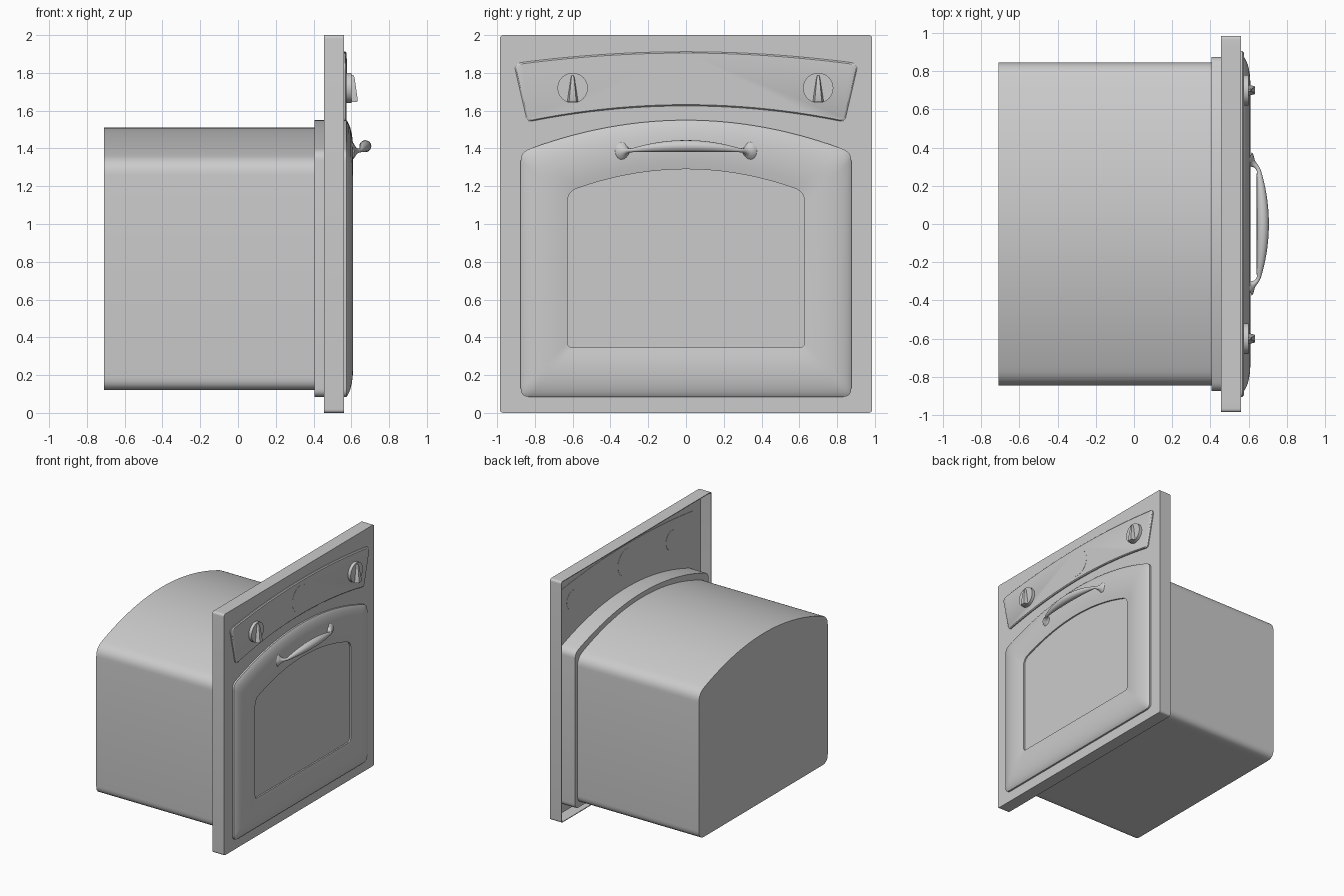
import bpy, bmesh
from mathutils import Vector, Matrix
from math import radians, pi

if "Cube" in bpy.data.objects:
    bpy.data.objects.remove(bpy.data.objects["Cube"])


def outline(wb, wt, zb, zbm, zc, zm, rb, rt, n=24, k=6):
    """Symmetric (y, z) loop with rounded corners and arched bottom / top edges."""
    def edge(w, z_corner, z_mid, y):
        return Vector((y, z_corner + (z_mid - z_corner) * (1 - (y / w) ** 2)))

    def fillet(a, p, b):
        return [a * (1 - t) ** 2 + p * 2 * t * (1 - t) + b * t * t
                for t in (i / k for i in range(k + 1))]

    pb, pt = Vector((wb, zb)), Vector((wt, zc))
    side = (pt - pb).normalized()
    half = [edge(wb, zb, zbm, (wb - rb) * i / n) for i in range(n)]
    half += fillet(edge(wb, zb, zbm, wb - rb), pb, pb + side * rb)
    half += fillet(pt - side * rt, pt, edge(wt, zc, zm, wt - rt))
    half += [edge(wt, zc, zm, (wt - rt) * (1 - i / n)) for i in range(1, n + 1)]
    return half + [Vector((-p.x, p.y)) for p in half[-2:0:-1]]


def finish(name, bm, angle=35):
    bmesh.ops.recalc_face_normals(bm, faces=bm.faces)
    me = bpy.data.meshes.new(name)
    bm.to_mesh(me)
    bm.free()
    ob = bpy.data.objects.new(name, me)
    bpy.context.collection.objects.link(ob)
    bpy.ops.object.select_all(action='DESELECT')
    ob.select_set(True)
    bpy.context.view_layer.objects.active = ob
    bpy.ops.object.shade_smooth_by_angle(angle=radians(angle))
    return ob


def loft(name, layers, cap_back=True, cap_front=True):
    """Skin a list of (loop, x) layers from back to front."""
    bm = bmesh.new()
    rings = [[bm.verts.new((x, p.x, p.y)) for p in loop] for loop, x in layers]
    m = len(rings[0])
    for a, b in zip(rings, rings[1:]):
        for i in range(m):
            j = (i + 1) % m
            bm.faces.new((a[i], a[j], b[j], b[i]))
    if cap_back:
        bm.faces.new(rings[0])
    if cap_front:
        bm.faces.new(rings[-1])
    return finish(name, bm)


def disc(name, y, z, r, x0, x1):
    bm = bmesh.new()
    mat = Matrix.Translation(((x0 + x1) / 2, y, z)) @ Matrix.Rotation(pi / 2, 4, 'Y')
    bmesh.ops.create_cone(bm, cap_ends=True, segments=40, radius1=r, radius2=r,
                          depth=x1 - x0, matrix=mat)
    return finish(name, bm)


# Oven cavity housing and its flange
body = outline(.845, .845, .12, .12, 1.33, 1.51, .07, .07)
loft("oven_body", [(body, -.71), (body, .405)])
door = outline(.875, .875, .085, .085, 1.38, 1.55, .045, .045)
loft("body_flange", [(door, .405), (door, .556)])

# Front panel: a thin tray, open at the back
plate = outline(.985, .985, 0, 0, 2, 2, .02, .02)
inner = outline(.979, .979, .006, .006, 1.994, 1.994, .018, .018)
loft("front_panel", [(inner, .552), (inner, .455), (plate, .455), (plate, .56)])

# Door frame with a bulged section, stepping down to the window
window = outline(.627, .627, .345, .345, 1.17, 1.29, .03, .05)
section = [(0, .558), (0, .574), (.03, .580), (.08, .587), (.16, .595), (.27, .602),
           (.4, .607), (.55, .609), (.7, .608), (.85, .604), (1, .597), (1, .585)]
loft("door_frame", [([a.lerp(b, t) for a, b in zip(door, window)], x)
                    for t, x in section], cap_front=False)
loft("door_window", [(window, .580), (window, .585)])

# Control panel with a bevelled edge
ctrl = outline(.84, .912, 1.54, 1.625, 1.85, 1.912, .025, .04)
ctrl_in = outline(.832, .904, 1.547, 1.632, 1.843, 1.905, .025, .04)
loft("control_panel", [(ctrl, .549), (ctrl, .568), (ctrl_in, .575)])
disc("clock_face", 0, 1.765, .11, .547, .5765)

# Knobs with wedge grips
for side, y in (("left", -.6), ("right", .7)):
    disc("knob_base_" + side, y, 1.72, .08, .547, .60)
    bm = bmesh.new()
    for z, w, x in ((1.645, .030, .630), (1.655, .026, .634),
                    (1.775, .010, .617), (1.79, .004, .610)):
        for s in (-1, 1):
            bm.verts.new((.595, y + s * w, z))
            bm.verts.new((x, y + s * w * .7, z))
    bmesh.ops.convex_hull(bm, input=bm.verts)
    finish("knob_grip_" + side, bm)

# Handle: swelling bar with flared feet
stem = [((.600, .328, 1.386), .050), ((.606, .326, 1.386), .043), ((.613, .322, 1.386), .030),
        ((.622, .316, 1.387), .019), ((.634, .307, 1.388), .013), ((.645, .296, 1.390), .011)]
bar = []
for i in range(25):
    t = 1 - i / 12
    r = .011 + .021 * (1 - t * t)
    bar.append(((.642 + r, .28 * t, 1.380 + r), r))
path = stem + bar + [((x, -y, z), r) for (x, y, z), r in reversed(stem)]
cu = bpy.data.curves.new("door_handle", 'CURVE')
cu.dimensions = '3D'
cu.bevel_depth = 1
cu.bevel_resolution = 6
cu.use_fill_caps = True
sp = cu.splines.new('POLY')
sp.points.add(len(path) - 1)
for p, (co, r) in zip(sp.points, path):
    p.co = (*co, 1)
    p.radius = r
sp.use_smooth = True
handle = bpy.data.objects.new("door_handle", cu)
bpy.context.collection.objects.link(handle)
